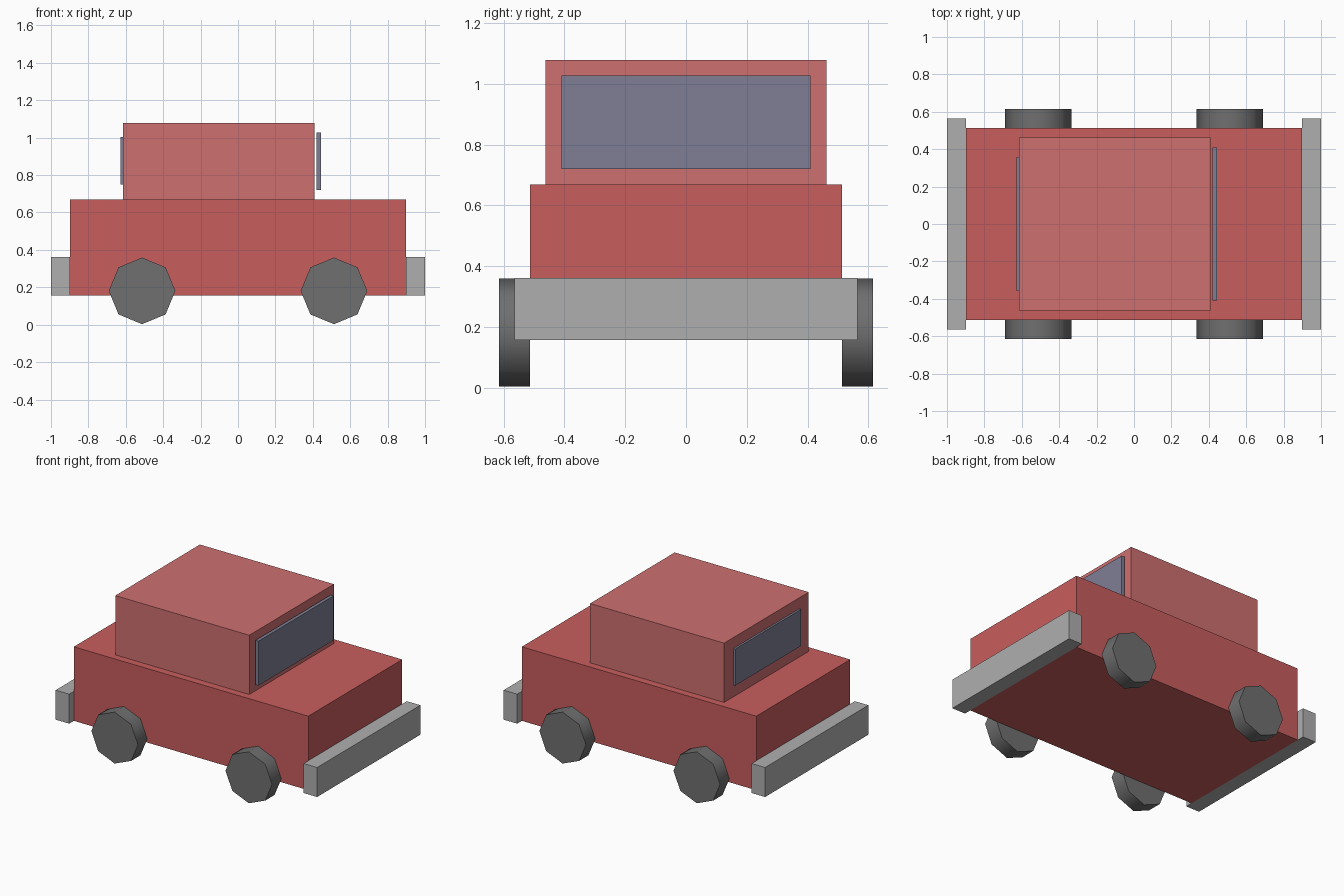
import bpy
from math import radians

if "Cube" in bpy.data.objects:
    bpy.data.objects.remove(bpy.data.objects["Cube"])


def paint(name, rgb):
    m = bpy.data.materials.new(name)
    m.diffuse_color = (*rgb, 1)
    m.use_nodes = True
    m.node_tree.nodes["Principled BSDF"].inputs["Base Color"].default_value = m.diffuse_color
    return m


RED = paint("body_red", (0.58, 0.11, 0.11))
ROOF = paint("cabin_red", (0.62, 0.16, 0.16))
GLASS = paint("glass", (0.21, 0.21, 0.30))
METAL = paint("bumper_grey", (0.43, 0.43, 0.43))
RUBBER = paint("tyre_grey", (0.16, 0.16, 0.16))


def box(name, x, half_y, z, mat):
    """Box from x and z ranges, symmetric in y."""
    bpy.ops.mesh.primitive_cube_add(
        size=1, location=((x[0] + x[1]) / 2, 0, (z[0] + z[1]) / 2))
    ob = bpy.context.object
    ob.name = name
    ob.scale = (x[1] - x[0], 2 * half_y, z[1] - z[0])
    bpy.ops.object.transform_apply(location=False, rotation=False, scale=True)
    ob.data.materials.append(mat)
    return ob


# Body and cabin
box("body", (-0.897, 0.897), 0.513, (0.157, 0.669), RED)
box("cabin", (-0.615, 0.41), 0.462, (0.669, 1.079), ROOF)

# Windscreen (stands slightly clear of the cabin) and rear window
box("windscreen", (0.421, 0.444), 0.41, (0.72, 1.027), GLASS)
box("rear_window", (-0.629, -0.614), 0.359, (0.75, 1.003), GLASS)

# Bumpers
box("front_bumper", (0.897, 1.0), 0.564, (0.157, 0.361), METAL)
box("rear_bumper", (-1.0, -0.897), 0.564, (0.157, 0.361), METAL)

# Eight-sided wheels with smooth treads and flat caps
for end, x in (("front", 0.513), ("rear", -0.513)):
    for side, y in (("right", -0.564), ("left", 0.564)):
        bpy.ops.mesh.primitive_cylinder_add(
            vertices=8, radius=0.178, depth=0.102,
            location=(x, y, 0.181), rotation=(radians(90), 0, 0))
        wheel = bpy.context.object
        wheel.name = f"{end}_{side}_wheel"
        wheel.data.materials.append(RUBBER)
        bpy.ops.object.shade_smooth_by_angle(angle=radians(60))
